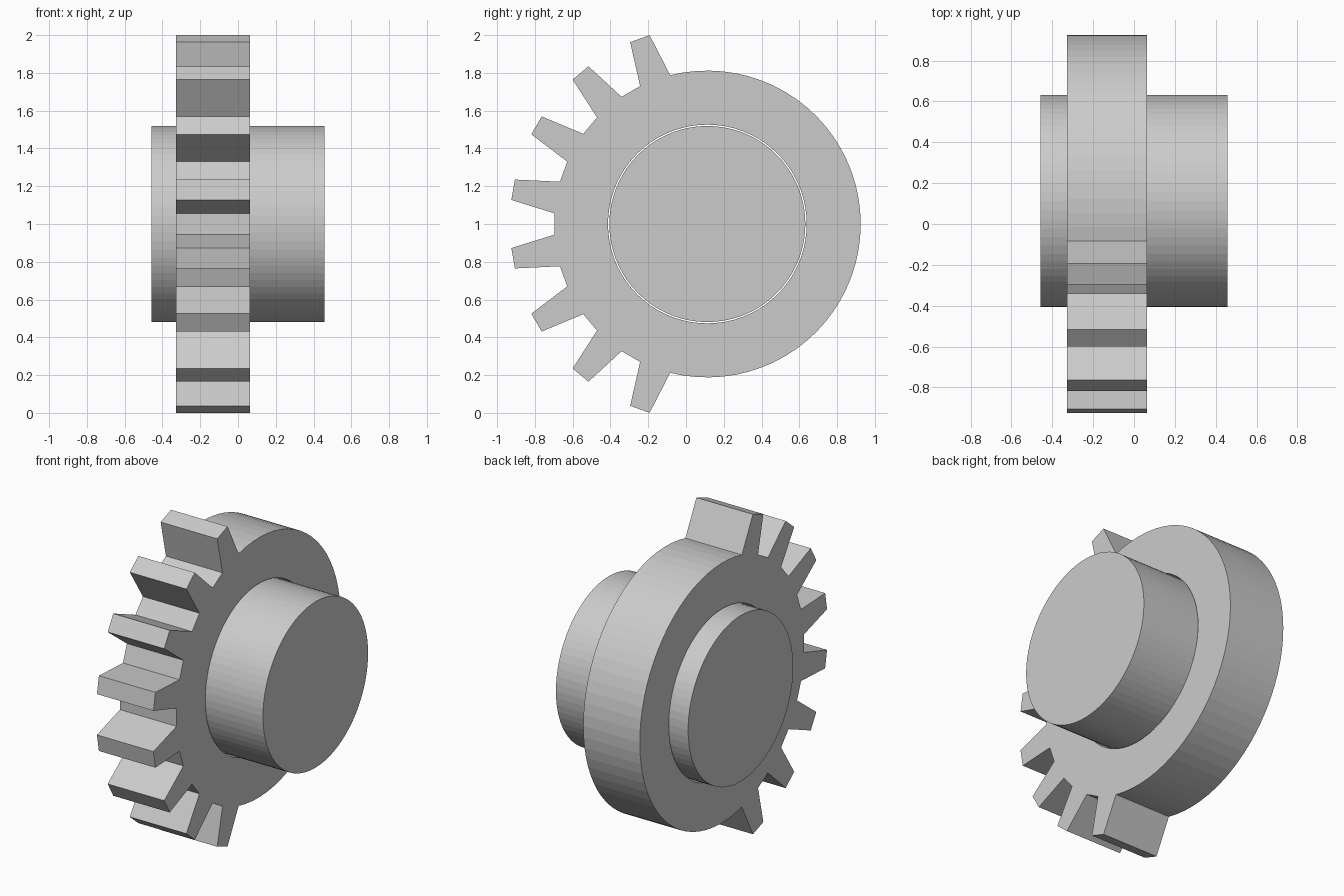
import bpy, bmesh
from math import sin, cos, radians
from mathutils import Vector

cube = bpy.data.objects.get("Cube")
if cube:
    bpy.data.objects.remove(cube, do_unlink=True)

CY, CZ = 0.113, 1.0             # axle centre, axis along x
ROOT, TIP = 0.812, 1.0455       # gear radii
SHAFT, HOLE = 0.519, 0.526

grey = bpy.data.materials.new("plain_grey")
grey.use_nodes = True
colour = (0.6, 0.6, 0.6, 1)
grey.diffuse_color = colour
grey.node_tree.nodes["Principled BSDF"].inputs["Base Color"].default_value = colour


def polar(angle, radius):
    """Point in the gear plane; angle 0 points to the front."""
    a = radians(angle)
    return (CY - radius * cos(a), CZ + radius * sin(a))


def circle(radius, count=72):
    return [polar(360 * i / count, radius) for i in range(count)]


def extrude_profile(name, loops, x0, x1):
    """Fill closed loops (the second one is a hole) and extrude along x."""
    bm = bmesh.new()
    edges = []
    for loop in loops:
        vs = [bm.verts.new((x0, y, z)) for y, z in loop]
        edges += [bm.edges.new((v, vs[i - 1])) for i, v in enumerate(vs)]
    bmesh.ops.triangle_fill(bm, use_beauty=True, edges=edges, normal=Vector((1, 0, 0)))
    result = bmesh.ops.extrude_face_region(bm, geom=bm.faces[:], use_keep_orig=True)
    moved = [g for g in result["geom"] if isinstance(g, bmesh.types.BMVert)]
    bmesh.ops.translate(bm, vec=(x1 - x0, 0, 0), verts=moved)
    bmesh.ops.recalc_face_normals(bm, faces=bm.faces[:])
    mesh = bpy.data.meshes.new(name)
    bm.to_mesh(mesh)
    bm.free()
    mesh.materials.append(grey)
    obj = bpy.data.objects.new(name, mesh)
    bpy.context.collection.objects.link(obj)
    return obj


# Half-toothed gear: eight tapered teeth at the front, plain rim behind
outline = []
for a in range(-70, 71, 20):
    outline += [polar(a - 6, ROOT), polar(a - 3, TIP), polar(a + 3, TIP), polar(a + 6, ROOT)]
steps = 42
outline += [polar(76 + 208 * i / steps, ROOT) for i in range(1, steps)]
extrude_profile("partial_gear", [outline, circle(HOLE)], -0.328, 0.063)

# Axle passing through the gear with a narrow clearance
extrude_profile("axle", [circle(SHAFT)], -0.457, 0.457)
